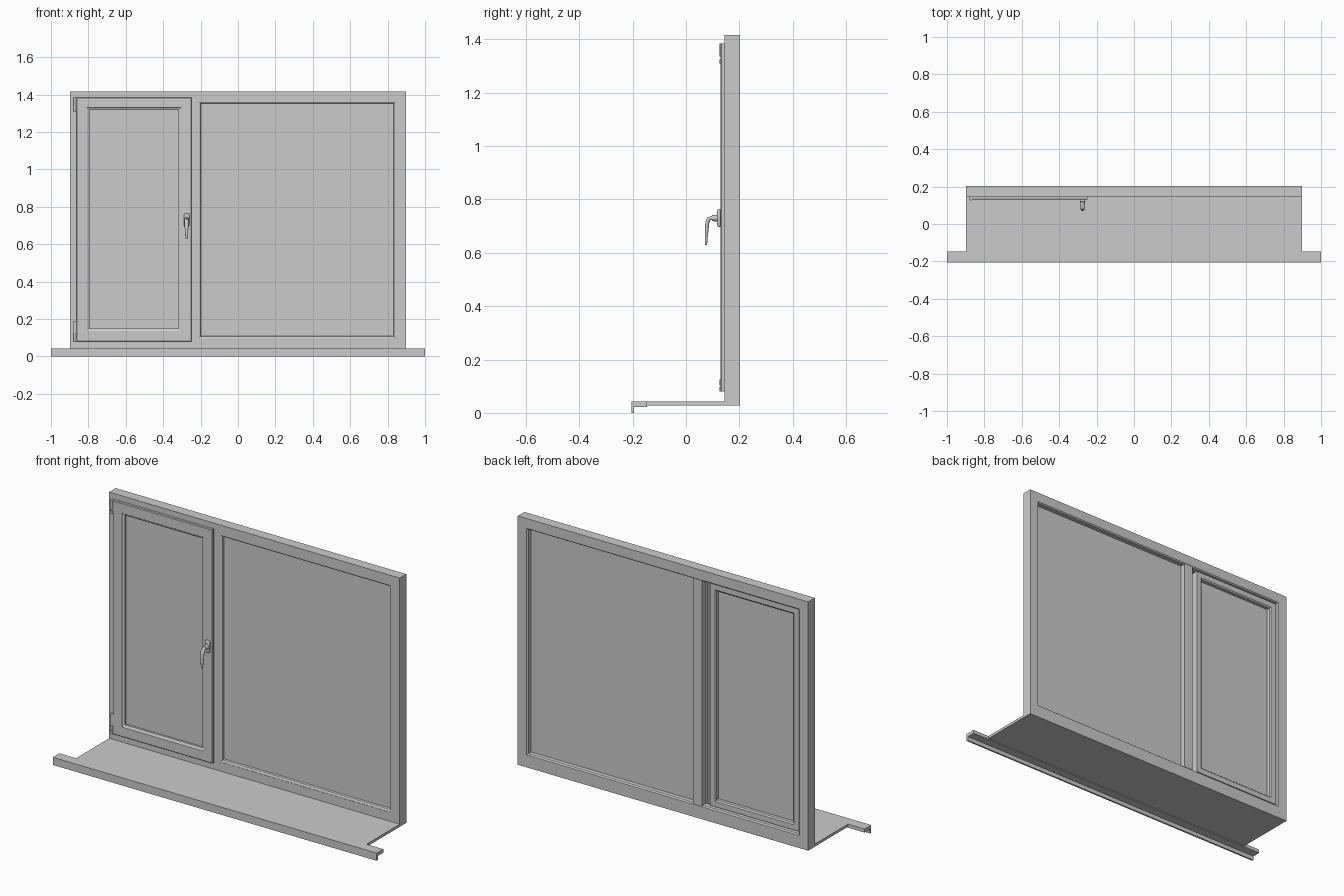
import bpy, bmesh, math
from mathutils import Vector

cube = bpy.data.objects.get("Cube")
if cube:
    bpy.data.objects.remove(cube, do_unlink=True)

grey = bpy.data.materials.new("plain_grey")
grey.use_nodes = True
COLOUR = (0.6, 0.6, 0.6, 1)
grey.diffuse_color = COLOUR
grey.node_tree.nodes["Principled BSDF"].inputs["Base Color"].default_value = COLOUR


def finish(name, bm):
    bmesh.ops.recalc_face_normals(bm, faces=bm.faces)
    mesh = bpy.data.meshes.new(name)
    bm.to_mesh(mesh)
    bm.free()
    obj = bpy.data.objects.new(name, mesh)
    bpy.context.collection.objects.link(obj)
    mesh.materials.append(grey)
    return obj


def box(name, x, y, z, bevel=0):
    bm = bmesh.new()
    bmesh.ops.create_cube(bm, size=1)
    for v in bm.verts:
        v.co = Vector([(r[0] + r[1]) / 2 + c * (r[1] - r[0]) for c, r in zip(v.co, (x, y, z))])
    obj = finish(name, bm)
    if bevel:
        mod = obj.modifiers.new("soft_edges", "BEVEL")
        mod.width, mod.segments = bevel, 2
    return obj


def mitred_ring(name, rect, profile):
    """Sweep a closed (inset, y) profile round a rectangle with mitred corners."""
    x0, x1, z0, z1 = rect
    bm = bmesh.new()
    loops = []
    for x, z, sx, sz in ((x0, z0, 1, 1), (x1, z0, -1, 1), (x1, z1, -1, -1), (x0, z1, 1, -1)):
        loops.append([bm.verts.new((x + sx * d, y, z + sz * d)) for d, y in profile])
    n = len(profile)
    for i in range(4):
        a, b = loops[i], loops[(i + 1) % 4]
        for j in range(n):
            k = (j + 1) % n
            bm.faces.new((a[j], a[k], b[k], b[j]))
    return finish(name, bm)


def extrude_x(name, half_width, profile):
    """Extrude a (y, z) outline symmetrically along x."""
    bm = bmesh.new()
    face = bm.faces.new([bm.verts.new((-half_width, y, z)) for y, z in profile])
    new = bmesh.ops.extrude_face_region(bm, geom=[face])["geom"]
    verts = [v for v in new if isinstance(v, bmesh.types.BMVert)]
    bmesh.ops.translate(bm, verts=verts, vec=(2 * half_width, 0, 0))
    return finish(name, bm)


def pin(name, x, y, z0, z1, radius):
    bm = bmesh.new()
    bmesh.ops.create_cone(bm, cap_ends=True, segments=16, radius1=radius, radius2=radius, depth=z1 - z0)
    bmesh.ops.translate(bm, verts=bm.verts, vec=(x, y, (z0 + z1) / 2))
    return finish(name, bm)


# Window sill with a wider nosing that drops at the front
box("sill_board", (-0.897, 0.897), (-0.147, 0.203), (0.028, 0.043))
extrude_x("sill_nosing", 1.0, [(-0.205, 0), (-0.195, 0), (-0.195, 0.023),
                               (-0.147, 0.023), (-0.147, 0.043), (-0.205, 0.043)])

# Fixed outer frame with a glazing rebate
mitred_ring("outer_frame", (-0.897, 0.897, 0.043, 1.417),
            [(0, 0.145), (0.05, 0.145), (0.05, 0.166), (0.061, 0.166),
             (0.061, 0.196), (0.055, 0.203), (0, 0.203)])

# Mullion between the two lights
box("mullion_front", (-0.25, -0.213), (0.145, 0.17), (0.09, 1.37))
box("mullion_back", (-0.24, -0.185), (0.166, 0.203), (0.1, 1.36))

# Fixed light
mitred_ring("fixed_glazing_bead", (-0.213, 0.847, 0.093, 1.367),
            [(0, 0.146), (0.006, 0.146), (0.013, 0.15), (0.016, 0.161), (0, 0.161)])
box("fixed_pane", (-0.213, 0.847), (0.16, 0.172), (0.093, 1.367))

# Opening sash: flange lapping over the frame, body inside it
mitred_ring("sash_frame", (-0.863, -0.249, 0.08, 1.385),
            [(0, 0.133), (0.003, 0.13), (0.055, 0.13), (0.057, 0.133), (0.068, 0.138),
             (0.069, 0.184), (0.062, 0.19), (0.032, 0.19), (0.032, 0.145), (0, 0.145)])
box("sash_pane", (-0.8, -0.312), (0.149, 0.165), (0.143, 1.322))

# Hinges on the left edge of the sash
for name, z0, z1, pins in (("top_hinge", 1.31, 1.385, ((1.31, 1.325), (1.335, 1.385))),
                           ("bottom_hinge", 0.08, 0.19, ((0.08, 0.097), (0.102, 0.125)))):
    box(name + "_plate", (-0.883, -0.863), (0.134, 0.146), (z0, z1), 0.002)
    for i, (a, b) in enumerate(pins):
        pin(f"{name}_pin_{i + 1}", -0.873, 0.133, a, b, 0.007)

# Handle: rounded back plate, spindle collar and curved tapering lever
HX = -0.275
box("handle_plate", (HX - 0.015, HX + 0.015), (0.117, 0.131), (0.697, 0.764), 0.006)
bm = bmesh.new()
bmesh.ops.create_cone(bm, cap_ends=True, segments=20, radius1=0.013, radius2=0.011, depth=0.02)
for v in bm.verts:
    v.co = Vector((HX + v.co.x, 0.108 - v.co.z, 0.73 + v.co.y))
collar = finish("handle_collar", bm)

bm = bmesh.new()
path = [(0.112, 0.73, 0.010), (0.096, 0.731, 0.010), (0.085, 0.727, 0.011), (0.08, 0.715, 0.011),
        (0.078, 0.69, 0.010), (0.076, 0.66, 0.008), (0.075, 0.629, 0.006)]
rings = []
SIDES = 14
for i, (y, z, r) in enumerate(path):
    a, b = path[max(i - 1, 0)], path[min(i + 1, len(path) - 1)]
    along = Vector((0, b[0] - a[0], b[1] - a[1])).normalized()
    across = along.cross(Vector((1, 0, 0)))
    ring = []
    for s in range(SIDES):
        t = math.tau * s / SIDES
        p = Vector((HX, y, z)) + Vector((r * math.cos(t), 0, 0)) + across * (0.7 * r * math.sin(t))
        ring.append(bm.verts.new(p))
    rings.append(ring)
for a, b in zip(rings, rings[1:]):
    for s in range(SIDES):
        t = (s + 1) % SIDES
        bm.faces.new((a[s], a[t], b[t], b[s]))
bm.faces.new(rings[0])
bm.faces.new(rings[-1])
lever = finish("handle_lever", bm)

# Smooth the rounded parts while keeping their rims sharp
bpy.ops.object.select_all(action="DESELECT")
for obj in bpy.context.scene.objects:
    if "pin" in obj.name or obj.name.startswith("handle"):
        obj.select_set(True)
bpy.context.view_layer.objects.active = lever
bpy.ops.object.shade_smooth_by_angle(angle=math.radians(40))
